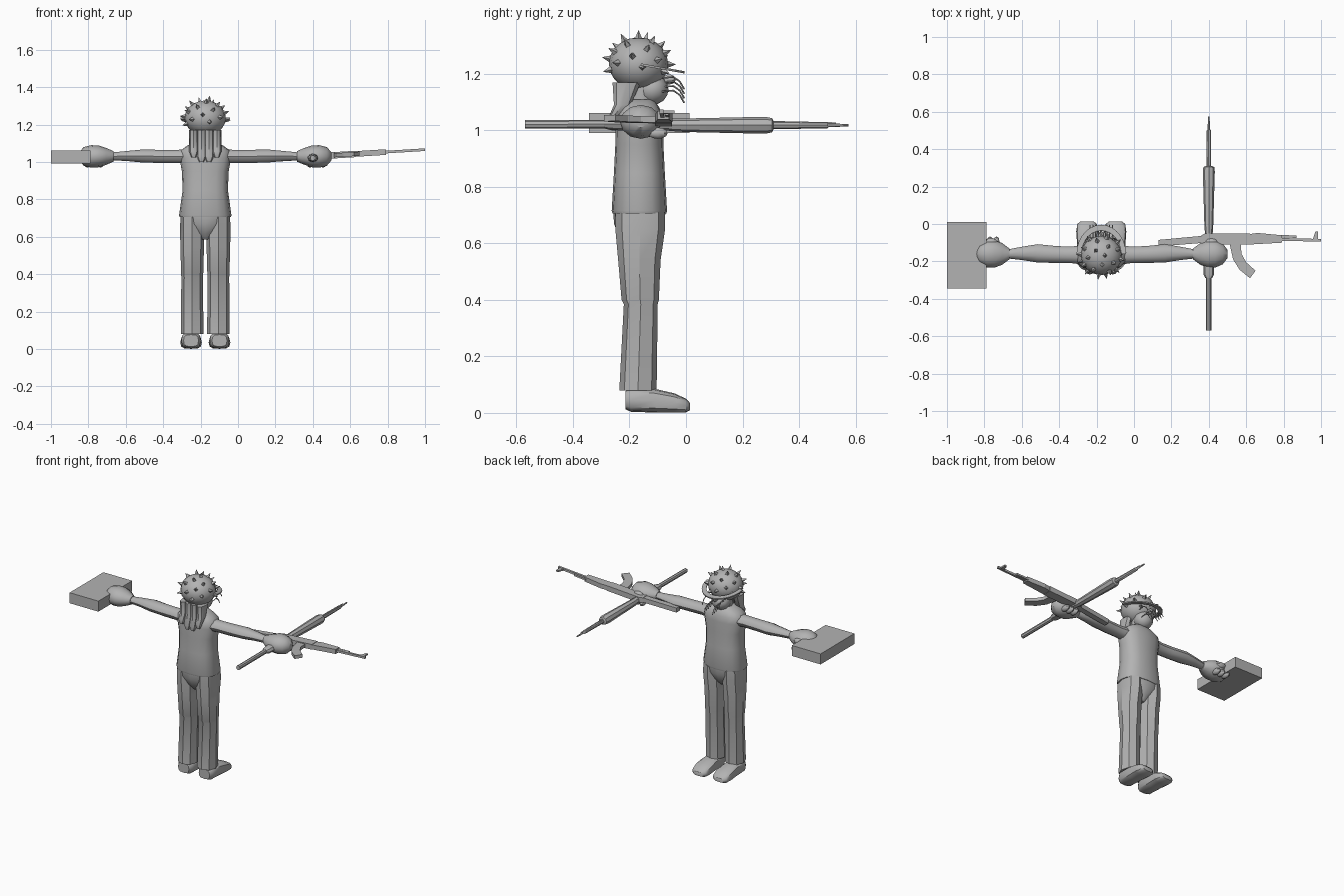
import bpy, bmesh, math
from mathutils import Vector

if "Cube" in bpy.data.objects:
    bpy.data.objects.remove(bpy.data.objects["Cube"])

CX, CY = -0.175, -0.165          # body axis
GREY = bpy.data.materials.new("plain grey")
GREY.diffuse_color = (0.45, 0.45, 0.45, 1)
GREY.use_nodes = True
GREY.node_tree.nodes["Principled BSDF"].inputs["Base Color"].default_value = GREY.diffuse_color


def finish(name, bm, angle=35):
    bmesh.ops.recalc_face_normals(bm, faces=bm.faces)
    me = bpy.data.meshes.new(name)
    bm.to_mesh(me)
    bm.free()
    ob = bpy.data.objects.new(name, me)
    bpy.context.collection.objects.link(ob)
    me.materials.append(GREY)
    if angle:
        bpy.ops.object.select_all(action='DESELECT')
        ob.select_set(True)
        bpy.context.view_layer.objects.active = ob
        bpy.ops.object.shade_smooth_by_angle(angle=math.radians(angle))
    return ob


def loft(name, axis, rings, sides=12, power=2.0, angle=40):
    """Rings are (position along axis, centre a, centre b, radius a, radius b)."""
    bm = bmesh.new()
    loops = []
    for t, a, b, ra, rb in rings:
        loop = []
        for i in range(sides):
            w = 2 * math.pi * i / sides
            c, s = math.cos(w), math.sin(w)
            u = a + ra * math.copysign(abs(c) ** (2 / power), c)
            v = b + rb * math.copysign(abs(s) ** (2 / power), s)
            co = {'x': (t, u, v), 'y': (u, t, v), 'z': (u, v, t)}[axis]
            loop.append(bm.verts.new(co))
        loops.append(loop)
    for l0, l1 in zip(loops, loops[1:]):
        for i in range(sides):
            j = (i + 1) % sides
            bm.faces.new((l0[i], l0[j], l1[j], l1[i]))
    bm.faces.new(loops[0])
    bm.faces.new(loops[-1])
    return finish(name, bm, angle)


def ball(name, centre, radii, u=16, v=10):
    bm = bmesh.new()
    bmesh.ops.create_uvsphere(bm, u_segments=u, v_segments=v, radius=1)
    bmesh.ops.scale(bm, vec=radii, verts=bm.verts)
    bmesh.ops.translate(bm, vec=centre, verts=bm.verts)
    return finish(name, bm)


def plate(name, outline, thick):
    """Outline in x, y extruded in z; follows the slight rise of the side rifle."""
    bm = bmesh.new()
    f = bm.faces.new([bm.verts.new((x, y, -thick / 2)) for x, y in outline])
    new = bmesh.ops.extrude_face_region(bm, geom=[f])['geom']
    bmesh.ops.translate(bm, vec=(0, 0, thick), verts=[e for e in new if isinstance(e, bmesh.types.BMVert)])
    for v in bm.verts:
        v.co.z += 1.035 + 0.062 * (v.co.x - 0.5)
    return finish(name, bm, 0)


def tube(name, points, radius):
    cu = bpy.data.curves.new(name, 'CURVE')
    cu.dimensions = '3D'
    cu.bevel_depth, cu.bevel_resolution, cu.use_fill_caps = radius, 0, True
    sp = cu.splines.new('POLY')
    sp.points.add(len(points) - 1)
    for p, co in zip(sp.points, points):
        p.co = (*co, 1)
    ob = bpy.data.objects.new(name, cu)
    bpy.context.collection.objects.link(ob)
    cu.materials.append(GREY)


# Torso, pelvis, neck
loft("shirt", 'z', [(0.705, CX, CY, .137, .095), (0.715, CX, CY, .14, .098), (0.85, CX, CY, .121, .09),
                    (0.95, CX, CY, .125, .085), (1.02, CX, CY, .138, .084), (1.06, CX, CY, .134, .08),
                    (1.085, CX, CY, .10, .068), (1.11, CX, CY, .055, .05)], 16, 2.5, 50)
loft("pelvis", 'z', [(0.585, CX, CY, .02, .04), (0.62, CX, CY, .06, .07), (0.67, CX, CY, .115, .09),
                     (0.71, CX, CY, .131, .092)], 16, 2.4)
loft("neck", 'z', [(1.08, CX, -.16, .05, .048), (1.18, CX, -.15, .05, .05)], 10)

for s, side in ((-1, "left"), (1, "right")):
    # Trouser leg and boot
    lx = CX + s * .07
    loft(side + "_leg", 'z', [(.08, lx, -.17, .06, .066), (.385, lx, -.16, .058, .06),
                              (.40, lx, -.162, .059, .066), (.54, lx, -.165, .063, .075),
                              (.65, lx, -.162, .065, .088), (.71, lx, -.162, .062, .088)], 8, 2.2, 30)
    bx = CX + s * .076
    loft(side + "_boot", 'y', [(-.215, bx, .045, .04, .032), (-.195, bx, .046, .052, .042),
                               (-.11, bx, .043, .053, .042), (-.04, bx, .035, .058, .034),
                               (0, bx, .026, .052, .024), (.014, bx, .022, .035, .013)], 12, 3)
    # Arm and fist
    loft(side + "_arm", 'x', [(CX + s * d, y, z, a, b) for d, y, z, a, b in (
        (.10, -.165, 1.03, .052, .038), (.16, -.165, 1.03, .044, .037), (.24, -.163, 1.03, .045, .037),
        (.34, -.157, 1.032, .049, .036), (.42, -.157, 1.032, .036, .028), (.50, -.16, 1.03, .024, .022))], 10)
    loft(side + "_fist", 'x', [(CX + s * d, -.16, 1.03, a, b) for d, a, b in (
        (.49, .028, .028), (.53, .058, .045), (.57, .073, .058), (.61, .073, .06),
        (.65, .055, .05), (.676, .02, .02))], 12)
    ball(side + "_thumb", (CX + s * .59, -.095, 1.04), (.035, .02, .02), 8, 6)
    for k in range(3):
        ball(side + "_finger", (CX + s * (.56 + .035 * k), -.10, .99), (.017, .035, .02), 8, 6)
    # Hair locks over the back
    for k, (o, low, w) in enumerate(((.02, 1.0, .026), (.062, 1.025, .024))):
        hx = CX + s * o
        loft(side + "_hair_lock", 'z', [(low, hx, -.255, .012, .008), (low + .03, hx, -.252, w, .018),
                                        (1.09, hx, -.225, w, .03), (1.17, hx, -.21, w, .05)], 8)

# Head, jaw, nose
HC, HR = Vector((CX, -.168, 1.235)), Vector((.11, .105, .094))
ball("helmet", HC, HR)
ball("jaw", (CX, -.12, 1.145), (.06, .058, .055), 12, 8)
ball("nose", (CX, -.06, 1.18), (.014, .024, .018), 8, 6)

# Spikes spread over the helmet
bm = bmesh.new()
N = 38
for i in range(N):
    h = 1 - 2 * (i + .3) / N
    if h < -.35:
        continue
    r, w = math.sqrt(1 - h * h), i * 2.39996
    d = Vector((r * math.cos(w), r * math.sin(w), h))
    p = HC + Vector(d[k] * HR[k] for k in range(3))
    res = bmesh.ops.create_cone(bm, cap_ends=True, segments=4, radius1=.014, radius2=.001, depth=.032)
    bmesh.ops.rotate(bm, verts=res['verts'], matrix=d.to_track_quat('Z', 'Y').to_matrix())
    bmesh.ops.translate(bm, verts=res['verts'], vec=p + d * .01)
finish("helmet_spikes", bm, 0)

# Thin tilted visor wrapping the face
bm = bmesh.new()
inner, outer = [], []
for i in range(15):
    w = math.pi * i / 14
    for row, k in ((inner, .8), (outer, 1)):
        y = .155 * k * math.sin(w)
        row.append(bm.verts.new((CX + .132 * k * math.cos(w), -.16 + y, 1.233 - .18 * y)))
for i in range(14):
    bm.faces.new((inner[i], outer[i], outer[i + 1], inner[i + 1]))
visor = finish("visor", bm, 0)
m = visor.modifiers.new("thickness", 'SOLIDIFY')
m.thickness, m.offset = .008, 0

# Beard strands curving forward and down
for i in range(9):
    x = CX + (i - 4) * .015
    z = 1.185 - .016 * (i % 4)
    tube("beard_strand", [(x, -.085, z), (x, -.045, z + .004), (x, -.022, z - .012), (x, -.006, z - .04)], .003)

# Box in the left hand
bm = bmesh.new()
bmesh.ops.create_cube(bm, size=1)
bmesh.ops.scale(bm, vec=(.212, .356, .07), verts=bm.verts)
bmesh.ops.translate(bm, vec=(-.894, -.166, 1.026), verts=bm.verts)
finish("box", bm, 0)

# Rifle lying sideways, pointing along x
plate("rifle_stock", [(.13, -.12), (.13, -.085), (.38, -.062), (.38, -.10)], .03)
plate("rifle_receiver", [(.36, -.11), (.36, -.06), (.38, -.05), (.62, -.05), (.62, -.11)], .034)
plate("rifle_grip", [(.40, -.10), (.45, -.10), (.42, -.20), (.38, -.19)], .024)
plate("rifle_magazine", [(.51, -.10), (.57, -.10), (.575, -.16), (.60, -.205), (.65, -.25),
                         (.62, -.29), (.565, -.245), (.53, -.19)], .022)
plate("rifle_handguard", [(.61, -.11), (.61, -.055), (.66, -.048), (.79, -.06), (.79, -.10)], .03)
plate("rifle_barrel", [(.78, -.09), (.78, -.075), (1, -.08), (1, -.094)], .014)
plate("rifle_gas_tube", [(.78, -.072), (.78, -.058), (.87, -.062), (.87, -.074)], .012)
plate("rifle_front_sight", [(.955, -.085), (.97, -.04), (.985, -.04), (.985, -.085)], .01)

# Second long gun, pointing along y
GX = .40
loft("gun_barrel", 'y', [(.30, GX, 1.018, .013, .014), (.50, GX, 1.018, .012, .011),
                         (.505, GX, 1.018, .007, .007), (.575, GX, 1.018, .004, .004)], 8)
loft("gun_barrel_sleeve", 'y', [(.30, GX, 1.028, .006, .006), (.53, GX, 1.024, .005, .005)], 6)
loft("gun_body", 'y', [(-.06, GX, 1.02, .02, .022), (0, GX, 1.018, .024, .024), (.28, GX, 1.018, .032, .03),
                       (.305, GX, 1.018, .029, .025), (.31, GX, 1.018, .015, .015)], 8)
loft("gun_grip", 'y', [(-.29, GX, 1.022, .018, .015), (-.27, GX, 1.022, .028, .02),
                       (-.20, GX, 1.022, .03, .024), (-.05, GX, 1.02, .02, .02)], 8)
loft("gun_rod", 'y', [(-.57, GX, 1.021, .014, .015), (-.28, GX, 1.022, .014, .015)], 8)
